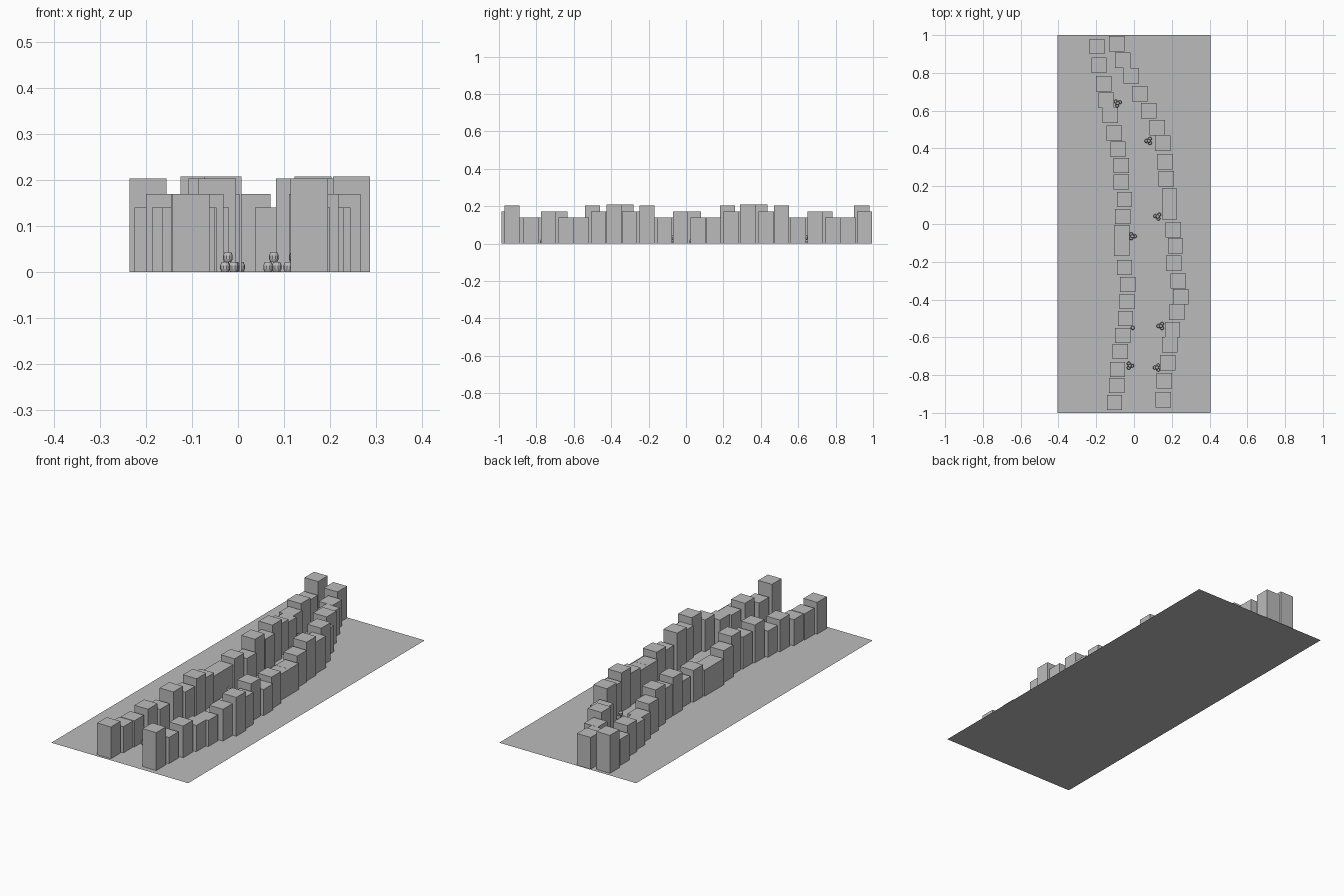
import bpy, bmesh, math
from mathutils import Matrix

if "Cube" in bpy.data.objects:
    bpy.data.objects.remove(bpy.data.objects["Cube"])

grey = bpy.data.materials.new("plain_grey")
grey.diffuse_color = (0.5, 0.5, 0.5, 1)
grey.use_nodes = True
grey.node_tree.nodes["Principled BSDF"].inputs["Base Color"].default_value = grey.diffuse_color


def finish(bm, name):
    mesh = bpy.data.meshes.new(name)
    bm.to_mesh(mesh)
    bm.free()
    mesh.materials.append(grey)
    ob = bpy.data.objects.new(name, mesh)
    bpy.context.collection.objects.link(ob)
    return ob


# flat ground sheet
bm = bmesh.new()
bmesh.ops.create_grid(bm, x_segments=1, y_segments=1, size=1,
                      matrix=Matrix.Diagonal((0.405, 1, 1, 1)))
finish(bm, "ground_sheet")

# wall blocks: centre lines of both walls, back to front
left = [(-.196, .94), (-.185, .84), (-.16, .742), (-.147, .655), (-.125, .575),
        (-.105, .48), (-.085, .395), (-.067, .31), (-.067, .222), (-.05, .13),
        (-.06, .04), (-.065, -.047), (-.065, -.128), (-.05, -.23), (-.033, -.32),
        (-.037, -.41), (-.045, -.50), (-.06, -.59), (-.072, -.675), (-.087, -.77),
        (-.092, -.855), (-.103, -.945)]
right = [(-.092, .955), (-.06, .867), (-.015, .785), (.03, .69), (.078, .60),
         (.123, .51), (.152, .427), (.163, .33), (.17, .24), (.188, .147),
         (.188, .065), (.207, -.03), (.22, -.115), (.21, -.208), (.235, -.302),
         (.247, -.385), (.226, -.467), (.204, -.56), (.19, -.64), (.178, -.735),
         (.16, -.83), (.155, -.93)]
heights = [.203, .14, .17, .14, .14, .17, .208, .17]   # repeating skyline
SIZE = .081


def wall(points, name, index):
    for i, (x, y) in enumerate(points):
        h = heights[index(i) % 8]
        bm = bmesh.new()
        bmesh.ops.create_cube(bm, size=1, matrix=Matrix.Translation((x, y, h / 2))
                              @ Matrix.Diagonal((SIZE, SIZE, h, 1)))
        finish(bm, f"{name}_{i + 1}")


wall(left, "left_wall_block", lambda i: i)
wall(right, "right_wall_block", lambda i: 5 - i)

# barrels: bulged drums, stacked three below and one on top
PROFILE = [(.0075, 0), (.0105, .007), (.0105, .0145), (.0075, .0215)]
SIDES = 10


def barrel(bm, x, y, z):
    rings = [[bm.verts.new((x + r * math.cos(a * math.tau / SIDES),
                            y + r * math.sin(a * math.tau / SIDES), z + h))
              for a in range(SIDES)] for r, h in PROFILE]
    for lo, hi in zip(rings, rings[1:]):
        for a in range(SIDES):
            b = (a + 1) % SIDES
            bm.faces.new((lo[a], lo[b], hi[b], hi[a]))
    bm.faces.new(rings[0][::-1])
    bm.faces.new(rings[-1])


stacks = [(-.087, .64, 20), (.078, .44, 60), (.125, .04, 50), (-.008, -.065, 0),
          (.142, -.54, 60), (-.022, -.75, 0), (.122, -.76, 60)]
for i, (x, y, turn) in enumerate(stacks):
    bm = bmesh.new()
    for k in range(3):
        a = math.radians(turn + 120 * k)
        barrel(bm, x + .0125 * math.cos(a), y + .0125 * math.sin(a), 0)
    barrel(bm, x, y, .0215)
    finish(bm, f"barrel_stack_{i + 1}")

# one loose barrel
bm = bmesh.new()
barrel(bm, -.007, -.55, 0)
finish(bm, "loose_barrel")
